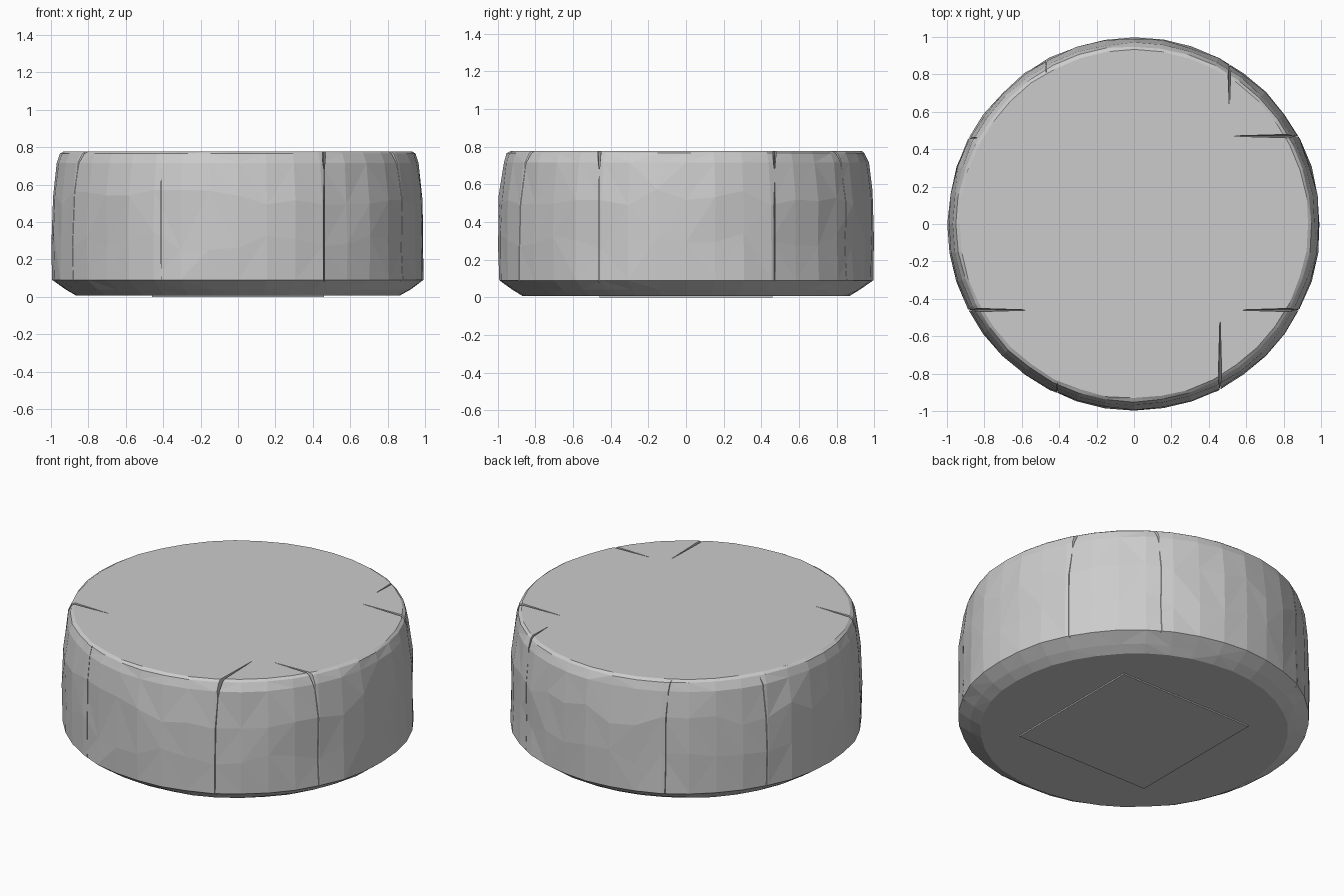
import bpy, bmesh, random
from math import sin, cos, pi
from mathutils import Vector

if "Cube" in bpy.data.objects:
    bpy.data.objects.remove(bpy.data.objects["Cube"])

random.seed(4)
SIDES = 40


def make_object(name, bm):
    bmesh.ops.recalc_face_normals(bm, faces=bm.faces[:])
    mesh = bpy.data.meshes.new(name)
    bm.to_mesh(mesh)
    bm.free()
    obj = bpy.data.objects.new(name, mesh)
    bpy.context.collection.objects.link(obj)
    return obj


# Stone disc: turned profile (radius, height, chisel wobble)
profile = [(0.87, 0.008, 0.004), (0.925, 0.04, 0.006), (0.995, 0.09, 0.004),
           (0.993, 0.30, 0.006), (0.991, 0.53, 0.006), (0.968, 0.715, 0.004),
           (0.95, 0.765, 0.003), (0.932, 0.777, 0.003)]
bm = bmesh.new()
rings = []
for k, (r, z, wob) in enumerate(profile):
    ring = []
    for i in range(SIDES):
        a = 2 * pi * i / SIDES
        rr = min(r + random.uniform(-wob, wob), 1.0)
        zz = z + (random.uniform(-0.05, 0.05) if k in (3, 4) else 0)
        ring.append(bm.verts.new((rr * cos(a), rr * sin(a), zz)))
    rings.append(ring)
for lo, hi in zip(rings, rings[1:]):
    for i in range(SIDES):
        j = (i + 1) % SIDES
        a, b, c, d = lo[i], lo[j], hi[j], hi[i]
        if random.random() < 0.5:
            bm.faces.new((a, b, c))
            bm.faces.new((a, c, d))
        else:
            bm.faces.new((a, b, d))
            bm.faces.new((b, c, d))
bm.faces.new(rings[0][::-1])
bm.faces.new(rings[-1])
disc = make_object("stone_disc", bm)

# Wedge cracks: (rim x, rim y, inward direction, depth on the top face)
cracks = [(0.88, 0.47, (-1, 0), 0.34), (0.88, -0.46, (-1, 0), 0.30),
          (-0.88, -0.46, (1, 0), 0.30), (-0.88, 0.46, (1, 0), 0.05),
          (0.46, -0.88, (0, 1), 0.36), (-0.41, -0.91, (0, 1), 0.06),
          (0.51, 0.86, (0, -1), 0.22), (-0.47, 0.88, (0, -1), 0.07)]
bm = bmesh.new()
for x, y, d, depth in cracks:
    d = Vector((*d, 0))
    side = Vector((-d.y, d.x, 0))
    rim = Vector((x, y, 0))
    levels = []
    for z, dep, w in ((0.03, 0.015, 0.006), (0.68, 0.03, 0.007),
                      (0.77, depth, 0.011), (0.85, depth + 0.02, 0.013)):
        up = Vector((0, 0, z))
        outer = rim - d * 0.2 + up
        levels.append([bm.verts.new(p) for p in (
            outer - side * w * 1.5, outer + side * w * 1.5,
            rim + d * dep + side * 0.001 + up, rim + d * dep - side * 0.001 + up)])
    for lo, hi in zip(levels, levels[1:]):
        for i in range(4):
            j = (i + 1) % 4
            bm.faces.new((lo[i], lo[j], hi[j], hi[i]))
    bm.faces.new(levels[0][::-1])
    bm.faces.new(levels[-1])

# Chips knocked out of the lower edge: (angle in degrees, radius, length)
for deg, rad, length in ((-18, 0.985, 0.3), (75, 0.98, 0.25),
                         (35, 0.975, 0.2), (-160, 0.98, 0.25)):
    a = deg * pi / 180
    out, tan = Vector((cos(a), sin(a), 0)), Vector((-sin(a), cos(a), 0))
    pts = []
    for s in (-length, length):
        for r, z in ((rad - 0.12, -0.03), (rad + 0.08, -0.03), (rad - 0.01, 0.065)):
            pts.append(bm.verts.new(out * r + tan * s + Vector((0, 0, z))))
    bm.faces.new(pts[:3])
    bm.faces.new(pts[3:])
    for i in range(3):
        j = (i + 1) % 3
        bm.faces.new((pts[i], pts[j], pts[j + 3], pts[i + 3]))
cutter = make_object("crack_cutter", bm)
cutter.hide_render = True

# Carve cracks and chips, then remove the cutter
mod = disc.modifiers.new("carve", 'BOOLEAN')
mod.operation = 'DIFFERENCE'
mod.solver = 'EXACT'
mod.use_self = True
mod.object = cutter
bpy.context.view_layer.objects.active = disc
disc.select_set(True)
bpy.ops.object.modifier_apply(modifier=mod.name)
bpy.data.objects.remove(cutter)

# Thin worn slab under the base, turned to match the square seam
bm = bmesh.new()
bmesh.ops.create_cube(bm, size=1)
for v in bm.verts:
    v.co = Vector((v.co.x * 0.92, v.co.y * 0.92, 0.01 + v.co.z * 0.02))
make_object("base_slab", bm)
